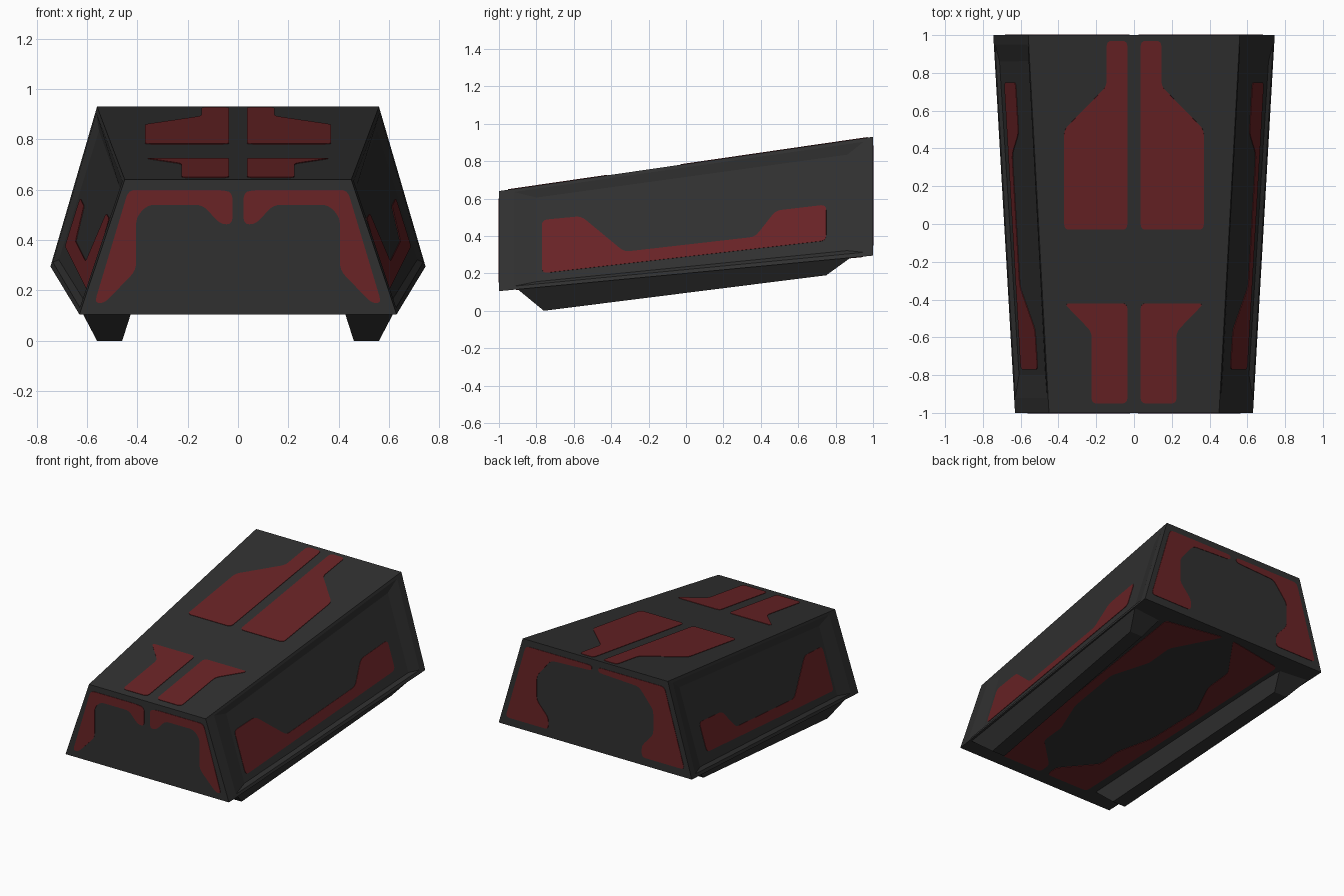
import bpy, bmesh
from mathutils import Vector
from mathutils.geometry import normal as face_normal

if "Cube" in bpy.data.objects:
    bpy.data.objects.remove(bpy.data.objects["Cube"])


def material(name, rgb):
    m = bpy.data.materials.new(name)
    m.diffuse_color = (*rgb, 1)
    m.use_nodes = True
    m.node_tree.nodes["Principled BSDF"].inputs["Base Color"].default_value = m.diffuse_color
    return m


DARK = material("charcoal", (0.030, 0.030, 0.030))
RED = material("dark_red", (0.142, 0.017, 0.019))


def finish(name, bm, mat):
    """Turn a right-hand half into a mirrored object."""
    bmesh.ops.recalc_face_normals(bm, faces=bm.faces[:])
    me = bpy.data.meshes.new(name)
    bm.to_mesh(me)
    bm.free()
    me.materials.append(mat)
    ob = bpy.data.objects.new(name, me)
    bpy.context.collection.objects.link(ob)
    mod = ob.modifiers.new("mirror", 'MIRROR')
    mod.use_clip = True
    mod.merge_threshold = 0.0005
    return ob


# Body: tapered wedge, right half
FB, FT = Vector((.63, -1, .105)), Vector((.45, -1, .64))
BB, BT = Vector((.745, 1, .295)), Vector((.56, 1, .93))


def flank(u, v):
    return FB.lerp(BB, u).lerp(FT.lerp(BT, u), v)


def ring(u0, u1, v0, v1):
    return [flank(u0, v0), flank(u1, v0), flank(u1, v1), flank(u0, v1)]


outer = ring(0, 1, 0, 1)
lip = ring(.04, .975, .035, .97)
panel = ring(.10, .93, .07, .89)
# flatten the recessed panel and sink it into the flank
side_no = (panel[2] - panel[0]).cross(panel[3] - panel[1]).normalized()
if side_no.x < 0:
    side_no.negate()
side_co = sum(panel, Vector()) / 4 - side_no * .017
panel = [p - side_no * (p - side_co).dot(side_no) for p in panel]

bm = bmesh.new()
rings = [[bm.verts.new(p) for p in r] for r in (outer, lip, panel)]
for a, b in zip(rings, rings[1:]):
    for i in range(4):
        j = (i + 1) % 4
        bm.faces.new((a[i], a[j], b[j], b[i]))
bm.faces.new(rings[2])
o = rings[0]
mid = [bm.verts.new((0, v.co.y, v.co.z)) for v in o]
for i in range(4):
    j = (i + 1) % 4
    bm.faces.new((o[j], o[i], mid[i], mid[j]))
finish("body", bm, DARK)

# Runner under each side, tapered on all sides
bm = bmesh.new()
top = [(.42, -.9, .125), (.62, -.9, .115), (.73, .88, .284), (.50, .88, .30)]
low = [(.46, -.76, 0), (.56, -.76, 0), (.66, .75, .19), (.56, .75, .19)]
t, l = [[bm.verts.new(p) for p in r] for r in (top, low)]
bm.faces.new(t)
bm.faces.new(l)
for i in range(4):
    j = (i + 1) % 4
    bm.faces.new((t[i], t[j], l[j], l[i]))
finish("runner", bm, DARK)


def rounded(pts, r):
    """Round polygon corners with short curves."""
    pts = [Vector(p) for p in pts]
    out = []
    for i, p in enumerate(pts):
        a, b = pts[i - 1], pts[(i + 1) % len(pts)]
        s = p + (a - p).normalized() * min(r, (a - p).length * .45)
        e = p + (b - p).normalized() * min(r, (b - p).length * .45)
        for k in range(5):
            w = k / 4
            out.append(s.lerp(p, w).lerp(p.lerp(e, w), w))
    return out


def plate(name, pts, axis, co, no, r=.03):
    """Thin red plate: 2D outline projected along an axis onto a plane."""
    bm = bmesh.new()
    vs = []
    for q in rounded(pts, r):
        p = [q.x, q.y]
        p.insert(axis, 0.0)
        p = Vector(p)
        p[axis] = (co - p).dot(no) / no[axis]
        vs.append(bm.verts.new(p - no * .002))
    f = bm.faces.new(vs)
    ext = bmesh.ops.extrude_face_region(bm, geom=[f])
    bmesh.ops.translate(bm, vec=no * .005,
                        verts=[g for g in ext["geom"] if isinstance(g, bmesh.types.BMVert)])
    bmesh.ops.recalc_face_normals(bm, faces=bm.faces[:])
    bmesh.ops.triangulate(bm, faces=[g for g in bm.faces if len(g.verts) > 4])
    return finish(name, bm, RED)


X, Y, Z = 0, 1, 2
top_no = Vector((0, -.145, 1)).normalized()
bottom_no = Vector((0, .095, -1)).normalized()

# Top markings
plate("top_rear_marking", [(.035, .97), (.145, .97), (.145, .73), (.37, .5),
                           (.37, -.03), (.035, -.03)], Z, FT, top_no)
plate("top_front_marking", [(.035, -.42), (.37, -.42), (.225, -.57),
                            (.225, -.95), (.035, -.95)], Z, FT, top_no)
# Front and back markings
plate("front_marking", [(.022, .592), (.08, .6), (.435, .6), (.57, .15), (.53, .15),
                        (.405, .28), (.405, .49), (.36, .54), (.14, .54),
                        (.07, .463), (.022, .463)], Y, FB, Vector((0, -1, 0)))
plate("back_marking", [(.025, .885), (.535, .885), (.69, .35), (.36, .35), (.36, .43),
                       (.45, .53), (.45, .70), (.34, .835), (.025, .85)],
      Y, BB, Vector((0, 1, 0)))
# Side markings
plate("side_marking", [(-.77, .2), (-.77, .485), (-.56, .505), (-.33, .315), (.37, .395),
                       (.48, .535), (.75, .567), (.75, .375)], X, side_co, side_no)
# Underside markings
plate("underside_marking", [(.04, .95), (.47, .88), (.36, -.91), (.03, -.91), (.03, -.82),
                            (.24, -.62), (.24, -.45), (.33, -.2), (.36, .2),
                            (.25, .45), (.25, .65)], Z, FB, bottom_no)
